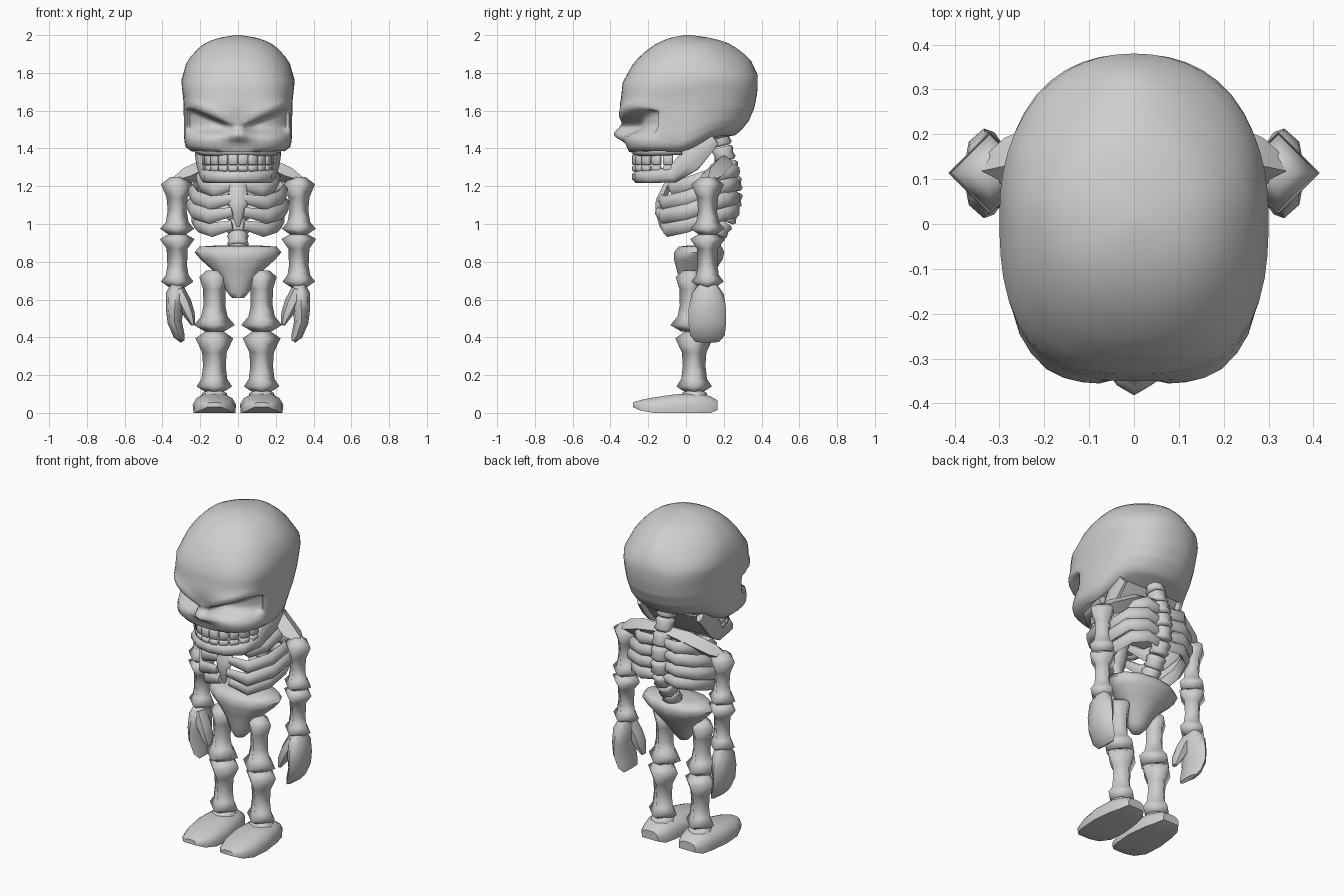
import bpy, bmesh, math
from mathutils import Vector, Matrix

if "Cube" in bpy.data.objects:
    bpy.data.objects.remove(bpy.data.objects["Cube"])

bone_mat = bpy.data.materials.new("bone_grey")
bone_mat.diffuse_color = (0.62, 0.62, 0.62, 1)
bone_mat.use_nodes = True
bone_mat.node_tree.nodes["Principled BSDF"].inputs["Base Color"].default_value = bone_mat.diffuse_color
Y, Z = Vector((0, 1, 0)), Vector((0, 0, 1))


def finish(name, bm, angle=60, mirror=False):
    bmesh.ops.recalc_face_normals(bm, faces=bm.faces)
    me = bpy.data.meshes.new(name)
    bm.to_mesh(me)
    bm.free()
    me.materials.append(bone_mat)
    ob = bpy.data.objects.new(name, me)
    bpy.context.collection.objects.link(ob)
    bpy.ops.object.select_all(action='DESELECT')
    ob.select_set(True)
    bpy.context.view_layer.objects.active = ob
    bpy.ops.object.shade_smooth_by_angle(angle=math.radians(angle))
    if mirror:
        ob.modifiers.new("mirror", 'MIRROR').use_mirror_merge = False
    return ob


def skin(bm, rings):
    """Bridge rings of points into a closed, capped tube."""
    vs = [[bm.verts.new(p) for p in r] for r in rings]
    n = len(vs[0])
    for a, b in zip(vs, vs[1:]):
        for i in range(n):
            j = (i + 1) % n
            bm.faces.new((a[i], a[j], b[j], b[i]))
    bm.faces.new(vs[0])
    bm.faces.new(vs[-1])


def sweep(bm, pts, sizes, n=6, phase=0.0, up=Z):
    """Tube along pts; sizes are (half side, half up) for each point."""
    pts = [Vector(p) for p in pts]
    rings = []
    for i, p in enumerate(pts):
        t = (pts[min(i + 1, len(pts) - 1)] - pts[max(i - 1, 0)]).normalized()
        s = t.cross(up).normalized()
        u = s.cross(t)
        a, b = sizes[i]
        rings.append([p + s * a * math.cos(q) + u * b * math.sin(q)
                      for q in (phase + 2 * math.pi * k / n for k in range(n))])
    skin(bm, rings)


def part(name, pts, sizes, n=6, phase=0.0, up=Z, mirror=True, angle=60):
    bm = bmesh.new()
    sweep(bm, pts, sizes, n, phase, up)
    return finish(name, bm, angle, mirror)


def limb(name, x, y, profile):
    """Four-sided bone with flared ends; profile is (radius, z)."""
    part(name, [(x, y, z) for r, z in profile], [(r, r) for r, z in profile],
         n=4, up=Y, angle=95)


def step(t):
    t = max(0.0, min(1.0, t))
    return t * t * (3 - 2 * t)


def gauss(t):
    return math.exp(-t * t)


# skull: rows of (z, half width, front y, back y)
ROWS = [(1.38, .24, -.30, .26), (1.41, .28, -.32, .292), (1.47, .287, -.333, .333),
        (1.55, .287, -.34, .362), (1.62, .288, -.352, .374), (1.66, .29, -.345, .378),
        (1.75, .30, -.335, .38), (1.84, .276, -.285, .345), (1.90, .24, -.235, .295),
        (1.96, .172, -.15, .21), (1.985, .1, -.085, .12), (2.0, .015, -.01, .03)]


def row_at(z):
    for a, b in zip(ROWS, ROWS[1:]):
        if z <= b[0]:
            f = (z - a[0]) / (b[0] - a[0])
            return [a[k] + f * (b[k] - a[k]) for k in (1, 2, 3)]
    return ROWS[-1][1:]


def outline(ang, z):
    w, yf, yb = row_at(z)
    yc = min(.04, (yf + yb) / 2)
    s, c = math.sin(ang), math.cos(ang)
    square = (3.0 if c < 0 else 2.35) - 0.7 * step((z - 1.68) / .2)
    r = (abs(s) ** square + abs(c) ** square) ** (-1 / square)
    x = w * r * s
    if c > 0:                                     # lower back is rounder
        x *= 1 - .1 * c * step((1.7 - z) / .3)
    return x, yc + r * c * ((yb - yc) if c > 0 else (yc - yf))


def skull_point(ang, z):
    x, y = outline(ang, z)
    # face rows bend to follow the slanted brow
    z += .42 * (max(.05, min(.24, abs(x))) - .05) * gauss((z - 1.535) / .1) * step(-y / .15)
    x, y = outline(ang, z)
    if y < 0:
        ax = abs(x)
        brow = 1.535 + .42 * (max(.05, min(.24, ax)) - .05)
        side = step((ax - .02) / .06) * step((-.15 - y) / .08)
        socket = .1 * step((brow - z) / .022) * step((z - 1.455) / .06) * side
        ridge = .014 * gauss((z - brow - .025) / .03) * side
        nose = (.05 * gauss((z - 1.475) / .035) - .015 * gauss((z - 1.42) / .02)) * gauss(x / .055)
        y += socket - ridge - nose
    base = 1.38 + .09 * step((y + .05) / .25)      # base rises to the back
    return Vector((x, y, base + (z - 1.38) * (2 - base) / .62))


levels = [1.38, 1.40, 1.42, 1.44, 1.455, 1.47, 1.485, 1.5, 1.51, 1.52, 1.53, 1.54, 1.55,
          1.565, 1.58, 1.6, 1.63, 1.66, 1.70, 1.75, 1.80, 1.84, 1.88, 1.92, 1.95, 1.97, 1.985, 2.0]
bm = bmesh.new()
skin(bm, [[skull_point(2 * math.pi * k / 48, z) for k in range(48)] for z in levels])
finish("skull", bm, 65)


# jaws
def both(half):
    return [(-x, y, z) for x, y, z in reversed(half[1:])] + half


low = [(0, -.255, 1.25), (.085, -.24, 1.25), (.15, -.185, 1.25), (.172, -.07, 1.262),
       (.195, .02, 1.335), (.205, .08, 1.395), (.2, .15, 1.45)]
low_s = [(.032, .036)] * 3 + [(.03, .048), (.025, .068), (.025, .06), (.02, .035)]
part("lower_jaw", both(low), low_s[:0:-1] + low_s, n=8, phase=math.pi / 8, mirror=False)
part("jaw_floor", [(0, -.24, 1.24), (0, -.17, 1.24), (0, -.05, 1.245), (0, .03, 1.30),
                   (0, .09, 1.375), (0, .15, 1.45)],
     [(.1, .018), (.16, .02), (.18, .025), (.2, .025), (.2, .025), (.19, .025)],
     n=8, phase=math.pi / 8, mirror=False)
high = [(0, -.255, 1.385), (.1, -.24, 1.385), (.17, -.18, 1.385), (.195, -.02, 1.39)]
part("upper_jaw", both(high), [(.035, .026)] * 7, n=8, phase=math.pi / 8, mirror=False)

# teeth in two arched rows
for name, z, h in (("upper_teeth", 1.34, .056), ("lower_teeth", 1.294, .03)):
    bm = bmesh.new()
    for k in range(10):
        a = math.radians(-78 + 156 / 9 * k)
        m = Matrix.Translation((.175 * math.sin(a), -.05 - .218 * math.cos(a), z)) \
            @ Matrix.Rotation(math.atan2(.218 * math.sin(a), .175 * math.cos(a)), 4, 'Z') \
            @ Matrix.Diagonal((.052, .034, h, 1))
        bmesh.ops.create_cube(bm, size=1, matrix=m)
    bmesh.ops.bevel(bm, geom=bm.edges[:], offset=.006, segments=1, affect='EDGES')
    finish(name, bm, 50)

# spine: a stack of vertebrae on a curved path
SPINE = [Vector(p) for p in ((0, .18, 1.45), (0, .20, 1.37), (0, .225, 1.29), (0, .24, 1.21),
         (0, .24, 1.13), (0, .22, 1.05), (0, .18, .98), (0, .14, .915), (0, .12, .85))]
bm = bmesh.new()
for i, p in enumerate(SPINE):
    t = (SPINE[min(i + 1, 8)] - SPINE[max(i - 1, 0)]).normalized()
    sweep(bm, [p + t * d for d in (-.039, -.026, 0, .026, .039)],
          [(r, r) for r in (.045, .058, .05, .058, .045)], n=8, up=Y)
finish("spine", bm)

# ribs, four on each side
bm = bmesh.new()
for zb, w, f in ((1.28, .20, -.06), (1.21, .24, -.11), (1.14, .25, -.125), (1.07, .225, -.10)):
    sweep(bm, [(.03, .245, zb), (.12, .265, zb), (w - .03, .21, zb - .01), (w, .10, zb - .04),
               (w - .02, 0, zb - .075), (w * .6, f, zb - .1), (.03, f - .025, zb - .075)],
          [(.018, .03), (.022, .038), (.025, .04), (.025, .041),
           (.025, .041), (.025, .039), (.015, .024)], n=6, phase=math.pi / 6)
finish("ribs", bm, 60, True)

part("breastbone", [(0, -.07, 1.245), (0, -.1, 1.2), (0, -.135, 1.12), (0, -.14, 1.06), (0, -.13, .985)],
     [(.035, .02), (.045, .025), (.055, .03), (.035, .025), (.01, .01)], n=6, up=Y, mirror=False)
part("shoulder_bone", [(.02, .21, 1.335), (.14, .19, 1.315), (.27, .135, 1.255), (.37, .112, 1.22)],
     [(.035, .03), (.058, .045), (.06, .045), (.004, .004)], n=4)

# arms
limb("upper_arm", .322, .114, [(.035, 1.25), (.086, 1.21), (.056, 1.14), (.05, 1.07),
                               (.06, 1.01), (.09, .975), (.04, .94)])
limb("forearm", .322, .114, [(.04, .95), (.092, .92), (.056, .87), (.052, .78),
                             (.06, .73), (.086, .695), (.035, .66)])
part("hand", [(.322, .115, .68), (.331, .115, .63), (.335, .113, .55), (.335, .113, .48),
              (.312, .113, .41), (.293, .113, .378)],
     [(.034, .05), (.05, .085), (.047, .1), (.038, .1), (.03, .092), (.012, .065)],
     n=8, up=Y)
part("thumb", [(.315, .085, .65), (.283, .075, .58), (.257, .07, .52), (.238, .065, .465)],
     [(.035, .042), (.038, .046), (.03, .042), (.01, .018)], n=6, up=Y)

# pelvis: rows of (z, half width, centre y, half depth)
PELVIS = [(.607, .03, .02, .03), (.64, .06, .025, .05), (.70, .09, .04, .075),
          (.76, .14, .055, .105), (.81, .195, .065, .128), (.85, .23, .07, .133),
          (.88, .205, .075, .115), (.887, .1, .08, .06)]
bm = bmesh.new()
skin(bm, [[(w * math.cos(a), yc + d * math.sin(a), z)
           for a in (math.pi * k / 6 for k in range(12))] for z, w, yc, d in PELVIS])
finish("pelvis", bm)

# legs
limb("thigh", .125, .025, [(.04, .755), (.08, .72), (.06, .655), (.058, .57),
                           (.07, .51), (.108, .465), (.05, .43)])
limb("shin", .125, .043, [(.05, .43), (.1, .395), (.065, .32), (.06, .25),
                          (.068, .18), (.094, .14), (.04, .105)])
part("ankle", [(.125, .045, .07), (.125, .045, .105), (.125, .045, .118)],
     [(.07, .07), (.066, .066), (.04, .04)], n=8, up=Y)

# feet: rows of (y, half width, bottom z, top z), flat sole and rounded top
FOOT = [(-.28, .04, .03, .056), (-.24, .08, .012, .068), (-.17, .106, 0, .082),
        (-.06, .115, 0, .098), (.06, .1, 0, .105), (.13, .082, 0, .088), (.168, .055, .015, .065)]
SECTION = [(.96, 0), (1, .45), (.82, .8), (.45, 1), (-.45, 1), (-.82, .8), (-1, .45), (-.96, 0)]
bm = bmesh.new()
skin(bm, [[(.125 + w * u, y, a + (b - a) * v) for u, v in SECTION] for y, w, a, b in FOOT])
finish("foot", bm, 50, True)
